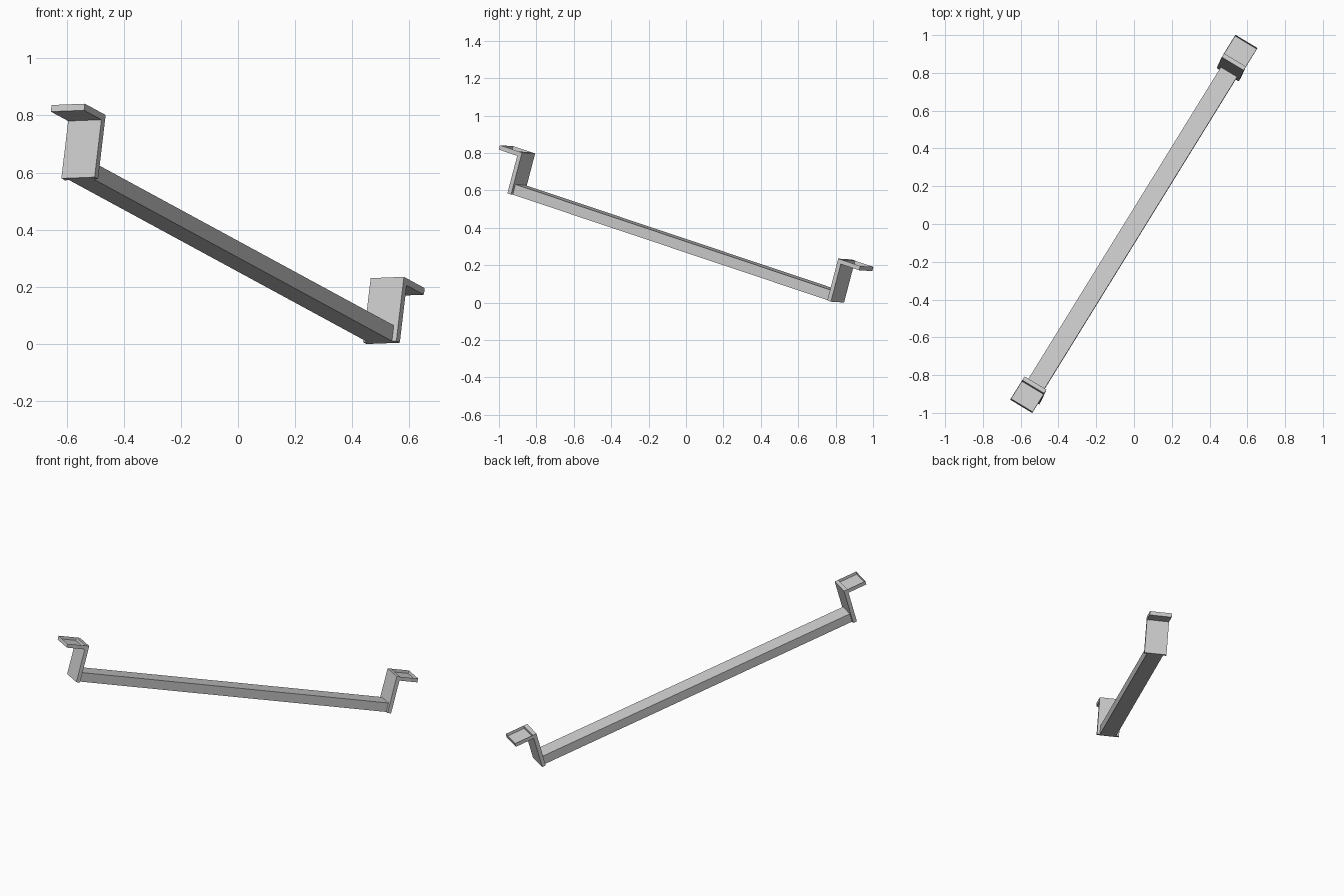
import bpy, bmesh
from mathutils import Matrix, Vector

cube = bpy.data.objects.get("Cube")
if cube:
    bpy.data.objects.remove(cube, do_unlink=True)

# Single grey material
grey = bpy.data.materials.new("light_grey")
grey.use_nodes = True
colour = (0.6, 0.6, 0.6, 1)
grey.diffuse_color = colour
grey.node_tree.nodes["Principled BSDF"].inputs["Base Color"].default_value = colour

# Tilted frame: x across the bar, y along it, z out of its upper face
along = Vector((0.505, 0.818, -0.274)).normalized()
across = Vector((0.862, -0.506, 0.03))
across = (across - along * across.dot(along)).normalized()
up = across.cross(along)
frame = Matrix((across, along, up)).transposed().to_4x4()
frame.translation = (-0.026, -0.055, 0.292)

HALF = 1.177       # bar centre to flange tip
REACH = 0.12       # flange beyond the plate
THICK = 0.024      # sheet thickness
WIDTH = 0.136      # bracket width
HEIGHT = 0.233     # bracket height
PLATE = HALF - REACH


def block(name, width, y0, y1, z0, z1, recess=False, turn=False):
    """Box in the tilted frame; recess sinks the top, turn puts it at the other end."""
    bm = bmesh.new()
    bmesh.ops.create_cube(bm, size=1)
    bm.transform(Matrix.Translation((0, (y0 + y1) / 2, (z0 + z1) / 2))
                 @ Matrix.Diagonal((width, y1 - y0, z1 - z0, 1)))
    if recess:
        bm.normal_update()
        top = [f for f in bm.faces if f.normal.z > 0.9]
        bmesh.ops.inset_region(bm, faces=top, thickness=0.002, depth=-0.018)
    if turn:
        bm.transform(Matrix.Diagonal((-1, -1, 1, 1)))
    bm.transform(frame)
    mesh = bpy.data.meshes.new(name)
    bm.to_mesh(mesh)
    bm.free()
    mesh.materials.append(grey)
    obj = bpy.data.objects.new(name, mesh)
    bpy.context.collection.objects.link(obj)
    return obj


# Long bar
inner = PLATE - THICK
block("bar", 0.1, -inner, inner, 0, 0.057)

# Angled bracket at each end
for side, turn in (("lower", False), ("upper", True)):
    block(side + "_bracket_plate", WIDTH, inner, PLATE, 0, HEIGHT, turn=turn)
    block(side + "_bracket_flange", WIDTH, PLATE, HALF, HEIGHT - THICK, HEIGHT,
          recess=True, turn=turn)
